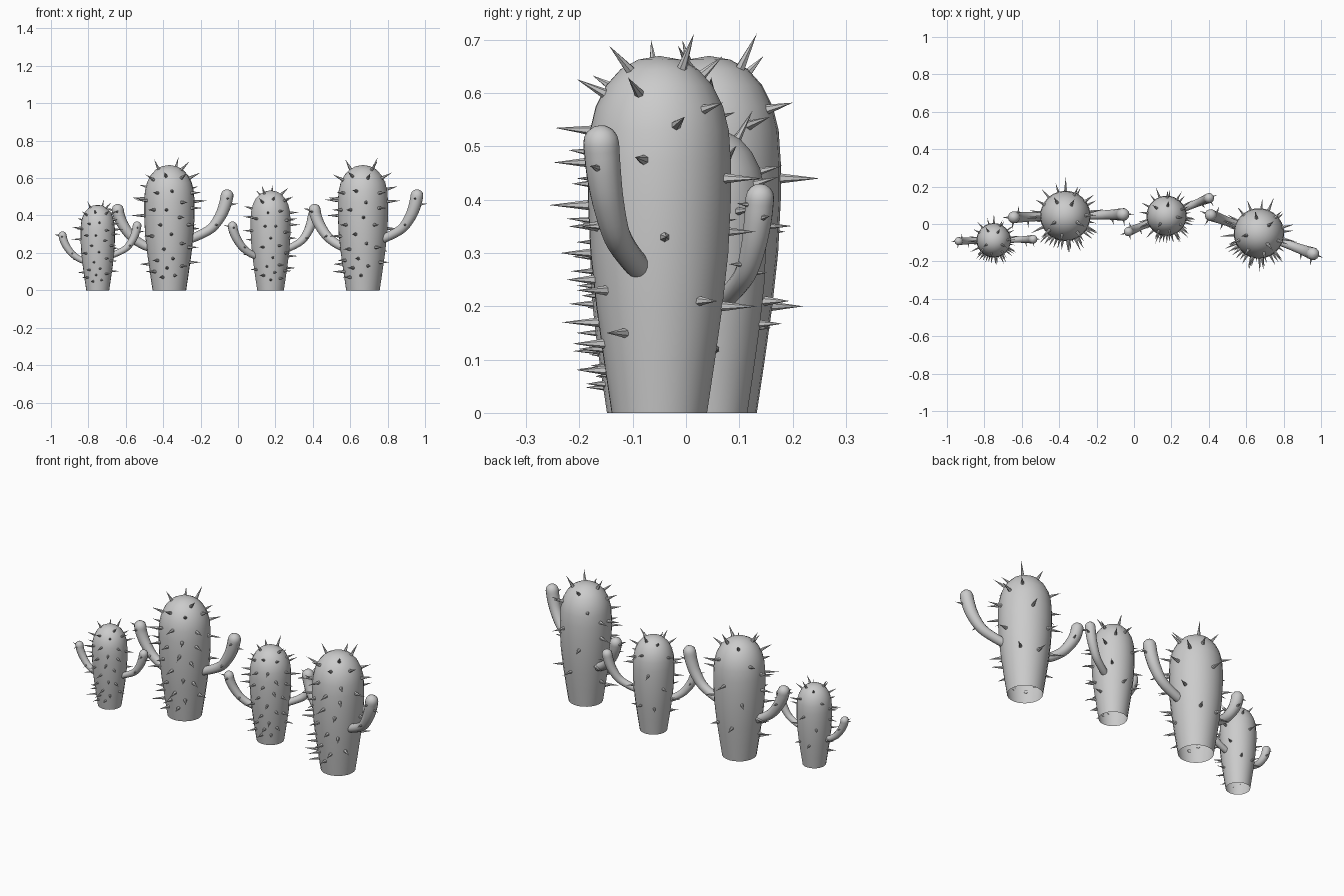
import bpy, bmesh, math
from mathutils import Vector, Matrix

if "Cube" in bpy.data.objects:
    bpy.data.objects.remove(bpy.data.objects["Cube"])

# Half outline of the trunk: (radius, height), open at the bottom
PROFILE = [(.09, 0), (.105, .1), (.119, .2), (.130, .3), (.135, .4), (.135, .47), (.131, .53),
           (.120, .575), (.100, .615), (.073, .645), (.040, .663), (0, .67)]


def finish(bm, name, smooth):
    bmesh.ops.recalc_face_normals(bm, faces=bm.faces[:])
    mesh = bpy.data.meshes.new(name)
    bm.to_mesh(mesh)
    bm.free()
    for p in mesh.polygons:
        p.use_smooth = smooth
    return mesh


def trunk():
    bm = bmesh.new()
    verts = [bm.verts.new((r, 0, z)) for r, z in PROFILE]
    edges = [bm.edges.new(p) for p in zip(verts, verts[1:])]
    bmesh.ops.spin(bm, geom=verts + edges, axis=(0, 0, 1), cent=(0, 0, 0),
                   angle=math.tau, steps=24)
    bmesh.ops.remove_doubles(bm, verts=bm.verts[:], dist=1e-4)
    return finish(bm, "trunk", True)


def smooth_path(pts, n=4):
    """Catmull-Rom through points of (x, z, radius)."""
    pts = [Vector(p) for p in pts]
    pts = [2 * pts[0] - pts[1]] + pts + [2 * pts[-1] - pts[-2]]
    out = []
    for a, b, c, d in zip(pts, pts[1:], pts[2:], pts[3:]):
        for i in range(n):
            t = i / n
            out.append(.5 * (2 * b + (c - a) * t + (2 * a - 5 * b + 4 * c - d) * t * t
                             + (3 * b - a - 3 * c + d) * t ** 3))
    return out + [pts[-2]]


def arm(name, pts, sides=14):
    path = smooth_path(pts)
    end, last = path[-1], path[-1] - path[-2]
    way = Vector((last.x, last.y)).normalized()
    # rounded tip
    for k in range(1, 5):
        a = k * math.pi / 8
        s = end.z * math.sin(a)
        path.append(Vector((end.x + way.x * s, end.y + way.y * s,
                            max(end.z * math.cos(a), .0005))))
    bm = bmesh.new()
    rings = []
    for i, p in enumerate(path):
        d = path[min(i + 1, len(path) - 1)] - path[max(i - 1, 0)]
        t = Vector((d.x, 0, d.y)).normalized()
        side = Vector((t.z, 0, -t.x))
        rings.append([bm.verts.new(Vector((p.x, 0, p.y)) + p.z * (
            side * math.cos(a) + Vector((0, 1, 0)) * math.sin(a)))
            for a in (math.tau * j / sides for j in range(sides))])
    for r0, r1 in zip(rings, rings[1:]):
        for j in range(sides):
            k = (j + 1) % sides
            bm.faces.new((r0[j], r0[k], r1[k], r1[j]))
    bm.faces.new(rings[-1])
    return finish(bm, name, True)


def add_spine(bm, root, way, length, radius):
    rot = way.to_track_quat('Z', 'Y').to_matrix().to_4x4()
    mid = root + way * (length / 2 - .006)
    bmesh.ops.create_cone(bm, cap_ends=True, segments=6, radius1=radius, radius2=0,
                          depth=length, matrix=Matrix.Translation(mid) @ rot)


# Trunk spines: (turn from the front in degrees, height)
FRONT = [(-12, .61), (35, .60), (-50, .59), (5, .53), (-30, .52), (62, .52), (28, .47), (-65, .48),
         (-8, .43), (-38, .43), (60, .44), (22, .39), (-22, .35), (48, .35), (3, .30),
         (-45, .29), (30, .25), (-15, .22), (55, .23), (8, .17), (-35, .16), (35, .13),
         (-8, .12), (-48, .10), (15, .08), (-22, .07)]
BACK = [(90, .60), (98, .475), (115, .33), (75, .15), (-90, .49), (-88, .40), (-80, .14), (-120, .55),
        (125, .54), (178, .44), (150, .21), (-140, .34), (-165, .20), (-100, .24), (155, .57)]
TOP = [(-60, .648), (60, .645), (150, .648), (-150, .635)]


def spines():
    bm = bmesh.new()
    for i, (deg, z) in enumerate(FRONT + BACK + TOP):
        for (r0, z0), (r1, z1) in zip(PROFILE, PROFILE[1:]):
            if z0 <= z <= z1:
                r = r0 + (r1 - r0) * (z - z0) / (z1 - z0)
                slope = Vector((z1 - z0, r0 - r1)).normalized()
                break
        a = math.radians(deg)
        out = Vector((math.sin(a), -math.cos(a), 0))
        way = (out * slope.x + Vector((0, 0, max(slope.y, 0)))).normalized()
        add_spine(bm, out * r + Vector((0, 0, z)), way, .058 + .007 * (i % 4), .010)
    # small spines on the arms
    for x, y, z, d in [(.31, -.03, .49, (.2, -1, .1)), (.25, -.026, .35, (.3, -1, 0)),
                       (.335, 0, .46, (1, 0, .1)), (-.28, -.03, .42, (-.2, -1, .1)),
                       (-.306, 0, .43, (-1, 0, .2)), (-.20, -.024, .29, (0, -1, -.2)),
                       (-.25, .027, .36, (0, 1, .1))]:
        add_spine(bm, Vector((x, y, z)), Vector(d).normalized(), .04, .007)
    return finish(bm, "spines", False)


PARTS = [trunk(),
         arm("right_arm", [(.09, .268, .024), (.15, .29, .024), (.225, .332, .026),
                           (.272, .395, .030), (.297, .455, .033), (.309, .506, .034)]),
         arm("left_arm", [(-.09, .225, .023), (-.14, .243, .024), (-.20, .285, .026),
                          (-.245, .345, .029), (-.268, .395, .031), (-.276, .43, .032)]),
         spines()]

# Four cacti: x, y, turn in degrees, size
for n, (x, y, turn, size) in enumerate([(-.75, -.087, 1.5, .682), (-.367, .043, 1.5, 1),
                                        (.174, .044, 22.6, .797), (.668, -.05, -20.7, 1)], 1):
    for mesh in PARTS:
        ob = bpy.data.objects.new(f"cactus_{n}_{mesh.name}", mesh)
        bpy.context.collection.objects.link(ob)
        ob.location = (x, y, 0)
        ob.rotation_euler.z = math.radians(turn)
        ob.scale = (size,) * 3
